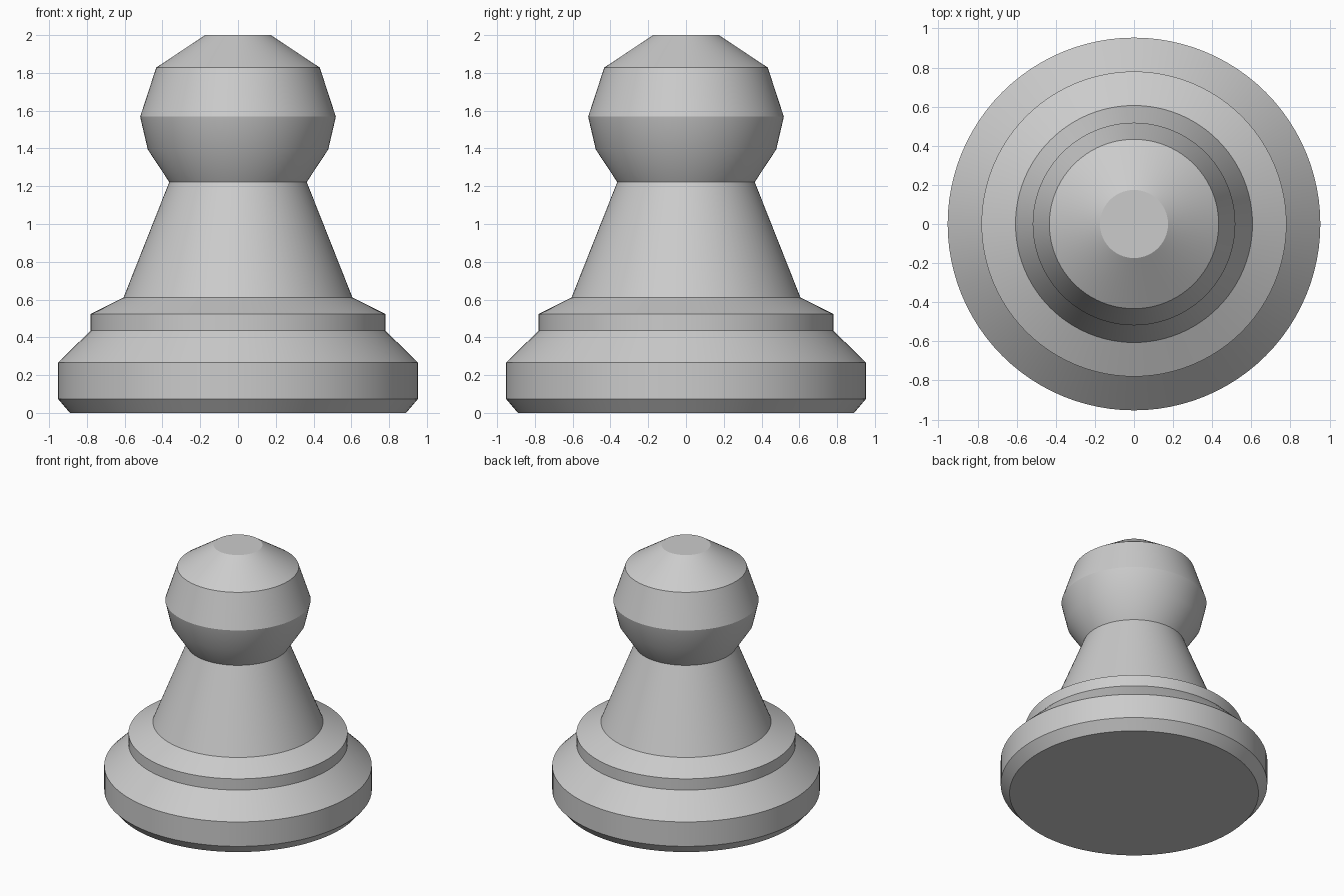
import bpy
import bmesh
import math

cube = bpy.data.objects.get("Cube")
if cube:
    bpy.data.objects.remove(cube, do_unlink=True)

SEGMENTS = 96

# Turned outline as (radius, height), grouped by part
FOOT = [(0.89, 0), (0.953, 0.074), (0.953, 0.266)]
COLLAR = [(0.78, 0.436), (0.78, 0.524), (0.606, 0.611)]
HEAD = [(0.364, 1.222), (0.478, 1.395), (0.518, 1.568), (0.433, 1.828), (0.174, 2)]


def lathe(name, profile, material):
    """Spin an outline around z and cap both ends."""
    bm = bmesh.new()
    rings = []
    for radius, height in profile:
        ring = []
        for i in range(SEGMENTS):
            a = math.tau * i / SEGMENTS
            ring.append(bm.verts.new((radius * math.cos(a), radius * math.sin(a), height)))
        rings.append(ring)
    for low, high in zip(rings, rings[1:]):
        for i in range(SEGMENTS):
            j = (i + 1) % SEGMENTS
            bm.faces.new((low[i], low[j], high[j], high[i]))
    bm.faces.new(rings[0][::-1])
    bm.faces.new(rings[-1])
    mesh = bpy.data.meshes.new(name)
    bm.to_mesh(mesh)
    bm.free()
    mesh.materials.append(material)
    obj = bpy.data.objects.new(name, mesh)
    bpy.context.collection.objects.link(obj)
    return obj


# Single plain grey finish
grey = bpy.data.materials.new("plain_grey")
grey.use_nodes = True
colour = (0.6, 0.6, 0.6, 1)
grey.diffuse_color = colour
grey.node_tree.nodes["Principled BSDF"].inputs["Base Color"].default_value = colour

# The whole piece is one continuous turning
pawn = lathe("pawn", FOOT + COLLAR + HEAD, grey)
bpy.ops.object.select_all(action="DESELECT")
pawn.select_set(True)
bpy.context.view_layer.objects.active = pawn
bpy.ops.object.shade_smooth_by_angle(angle=math.radians(30))
